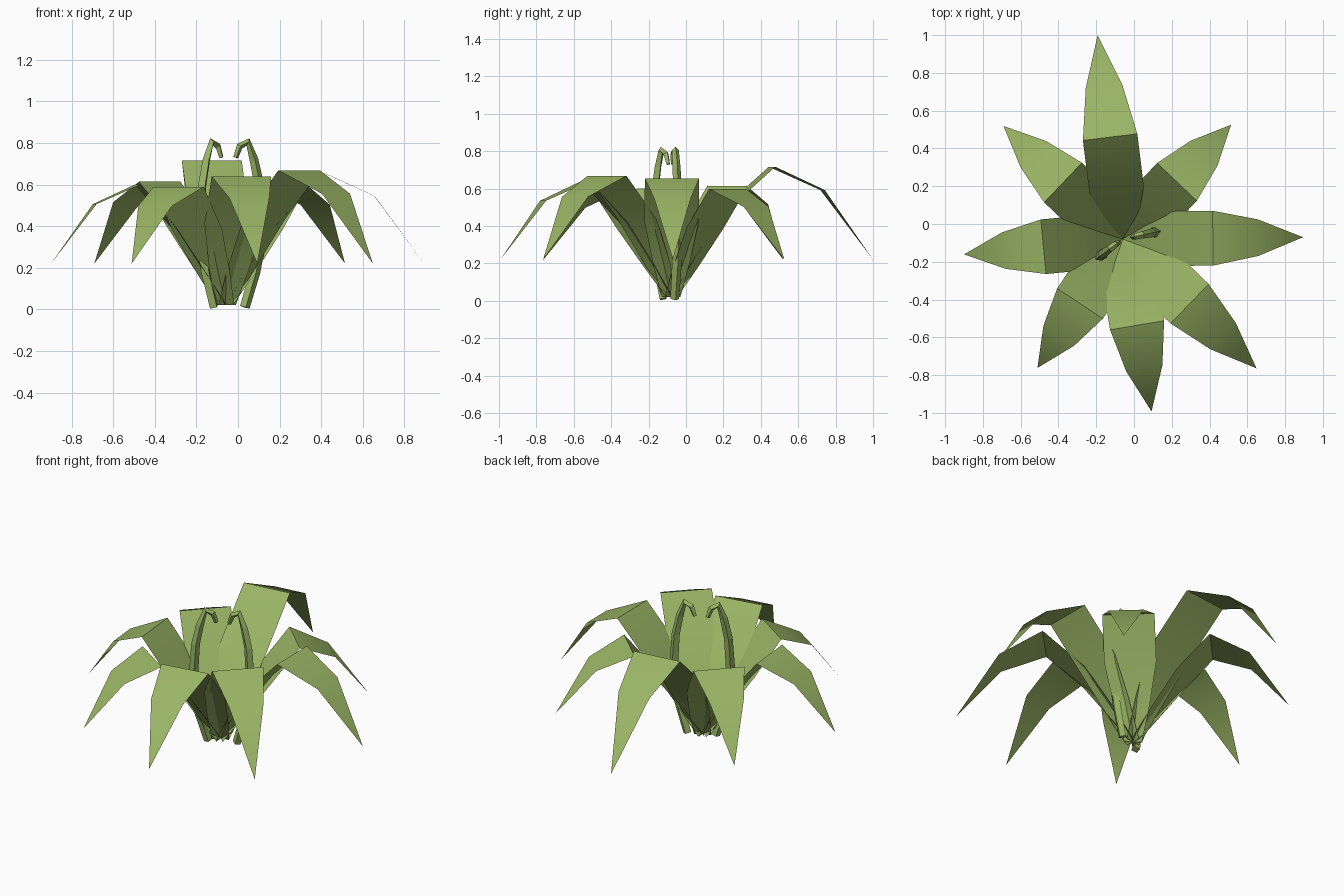
import bpy, bmesh
from math import radians
from mathutils import Vector

cube = bpy.data.objects.get("Cube")
if cube:
    bpy.data.objects.remove(cube)

leaf_green = bpy.data.materials.new("leaf_green")
leaf_green.use_nodes = True
GREEN = (0.32, 0.46, 0.13, 1)
leaf_green.diffuse_color = GREEN
bsdf = leaf_green.node_tree.nodes["Principled BSDF"]
bsdf.inputs["Base Color"].default_value = GREEN
bsdf.inputs["Roughness"].default_value = 0.8

CENTRE = Vector((-0.06, -0.08, 0))
TIP_Z = 0.22


def place(obj, angle):
    obj.location = CENTRE
    obj.rotation_euler.z = radians(angle)
    obj.data.materials.append(leaf_green)
    bpy.context.collection.objects.link(obj)


def leaf(name, angle, length):
    """Thin blade along +x: rises from the base, folds halfway, droops to a tip."""
    top = 0.205 + 0.47 * length
    # distance out, height, half width
    rows = [(0.0, 0.02, 0.05),
            (0.115, 0.32 * top, 0.1),
            (0.2 + 0.06 * length, 0.65 * top, 0.145),
            (0.5 * length, top, 0.145),
            (0.75 * length, TIP_Z + 0.75 * (top - TIP_Z), 0.097)]
    bm = bmesh.new()
    pairs = [[bm.verts.new((r, side * w, z)) for side in (-1, 1)] for r, z, w in rows]
    for a, b in zip(pairs, pairs[1:]):
        bm.faces.new((a[0], b[0], b[1], a[1]))
    tip = bm.verts.new((length, 0, TIP_Z))
    bm.faces.new((pairs[-1][0], tip, pairs[-1][1]))
    for face in bm.faces:
        face.smooth = True
    bm.edges.get(pairs[3]).smooth = False  # crisp fold
    mesh = bpy.data.meshes.new(name)
    bm.to_mesh(mesh)
    bm.free()
    place(bpy.data.objects.new(name, mesh), angle)


def shoot(name, angle, shift):
    """Young curled shoot with a four-sided section."""
    path = [(0.08, 0.01, 1.0), (0.13, 0.18, 1.1), (0.165, 0.36, 1.1),
            (0.15, 0.6, 1.0), (0.125, 0.72, 0.9), (0.095, 0.805, 0.8),
            (0.055, 0.785, 0.7), (0.035, 0.73, 0.5)]
    curve = bpy.data.curves.new(name, "CURVE")
    curve.dimensions = "3D"
    curve.bevel_depth = 0.024
    curve.bevel_resolution = 0
    curve.use_fill_caps = True
    spline = curve.splines.new("POLY")
    spline.points.add(len(path) - 1)
    spline.use_smooth = False
    for point, (r, z, size) in zip(spline.points, path):
        point.co = (r + shift, 0, z, 1)
        point.radius = size
    place(bpy.data.objects.new(name, curve), angle)


# Ring of drooping leaves: heading in degrees, reach
for name, angle, length in [
        ("leaf_left", 0.6, 0.955), ("leaf_back_left", 46.5, 0.835),
        ("leaf_back", 97, 1.088), ("leaf_back_right", 136.5, 0.87),
        ("leaf_right", 185.5, 0.843), ("leaf_front_right", 236.5, 0.818),
        ("leaf_front", 279.5, 0.925), ("leaf_front_left", 316, 0.985)]:
    leaf(name, angle, length)

# Two shoots in the middle
shoot("left_shoot", 12, 0.015)
shoot("right_shoot", 217, -0.01)
